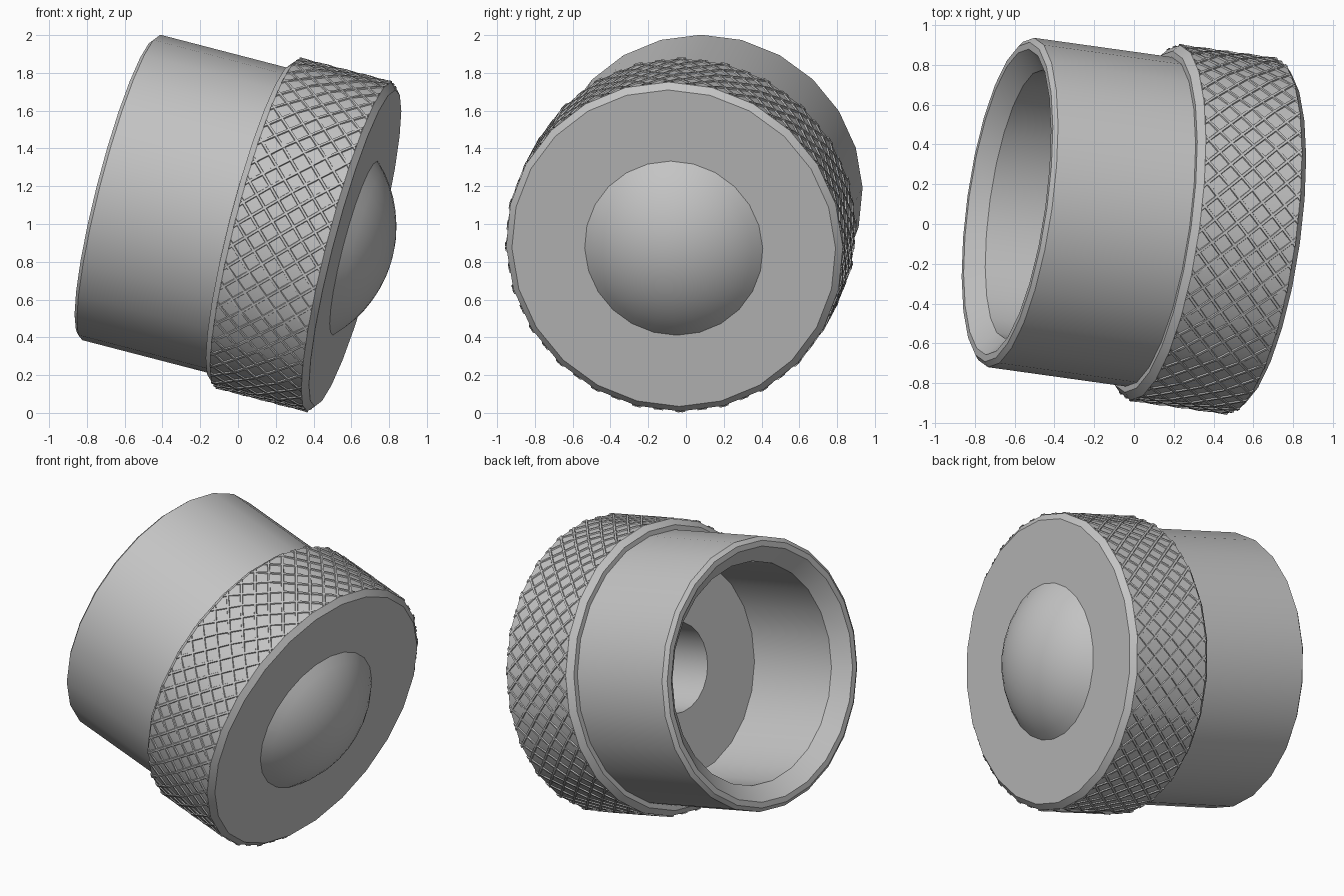
import bpy, bmesh, math
from mathutils import Vector, Matrix

old = bpy.data.objects.get("Cube")
if old:
    bpy.data.objects.remove(old, do_unlink=True)

SIDES = 24
GRIP_R = 0.90          # radius of the knurled grip
GRIP_BACK, GRIP_FRONT = -0.535, -0.032

# Tilted placement: local +z is the axis, the origin is the centre of the front face
axis = Vector((0.959, -0.134, -0.249)).normalized()
place = Matrix.Translation((0.62, -0.065, 0.872)) @ axis.to_track_quat('Z', 'Y').to_matrix().to_4x4()

grey = bpy.data.materials.new("plain_grey")
grey.use_nodes = True
colour = (0.55, 0.55, 0.55, 1)
grey.diffuse_color = colour
grey.node_tree.nodes["Principled BSDF"].inputs["Base Color"].default_value = colour


def finish(name, bm, smooth=True):
    mesh = bpy.data.meshes.new(name)
    bm.to_mesh(mesh)
    bm.free()
    mesh.materials.append(grey)
    ob = bpy.data.objects.new(name, mesh)
    bpy.context.collection.objects.link(ob)
    ob.matrix_world = place
    if smooth:
        bpy.ops.object.select_all(action='DESELECT')
        ob.select_set(True)
        bpy.context.view_layer.objects.active = ob
        bpy.ops.object.shade_smooth_by_angle(angle=math.radians(25))
    return ob


def lathe(name, profile):
    """Turn (radius, height) points round the local z axis."""
    bm = bmesh.new()
    rings = []
    for r, z in profile:
        if r == 0:
            rings.append([bm.verts.new((0, 0, z))] * SIDES)
        else:
            rings.append([bm.verts.new((r * math.cos(k * math.tau / SIDES),
                                        r * math.sin(k * math.tau / SIDES), z))
                          for k in range(SIDES)])
    for a, b in zip(rings, rings[1:]):
        for k in range(SIDES):
            n = (k + 1) % SIDES
            corners = list(dict.fromkeys((a[k], a[n], b[n], b[k])))
            bm.faces.new(corners)
    return finish(name, bm)


def facet_radius(angle):
    """Distance from the axis to the flat-sided grip at an angle."""
    half = math.pi / SIDES
    return GRIP_R * math.cos(half) / math.cos(angle % (2 * half) - half)


# Open sleeve with a chamfered rim and a flared mouth
lathe("sleeve", [(0.68, -0.55), (0.68, -1.225), (0.775, -1.31), (0.81, -1.31),
                 (0.835, -1.29), (0.835, -0.55)])

# Grip with chamfered ends, bored through to the back of the dome
lathe("grip", [(0, 0.11), (0.15, 0.09), (0.28, 0.03), (0.28, -0.57), (0.865, -0.57),
               (GRIP_R, GRIP_BACK), (GRIP_R, GRIP_FRONT), (0.865, 0), (0.476, 0)])

# Shallow spherical dome on the front face
DOME_R, DOME_H = 0.476, 0.20
ball = (DOME_R ** 2 + DOME_H ** 2) / (2 * DOME_H)
span = math.asin(DOME_R / ball)
dome = [(ball * math.sin(span * (1 - i / 8)), ball * math.cos(span * (1 - i / 8)) - ball + DOME_H)
        for i in range(8)]
lathe("dome", dome + [(0, DOME_H)])

# Crossed helical ribs of the knurling
RIBS, STEPS, HALF, RAISE = 48, 10, 0.010, 0.007
bm = bmesh.new()
twist = (GRIP_FRONT - GRIP_BACK) / GRIP_R
for way in (-1, 1):
    for rib in range(RIBS):
        start = rib * math.tau / RIBS - way * twist / 2
        previous = None
        for s in range(STEPS + 1):
            f = s / STEPS
            z = GRIP_BACK + f * (GRIP_FRONT - GRIP_BACK)
            section = []
            for side, lift in ((-1, -0.004), (-0.6, RAISE), (0.6, RAISE), (1, -0.004)):
                ang = start + way * f * twist + side * HALF * 1.41 / GRIP_R
                r = facet_radius(ang) + lift
                section.append(bm.verts.new((r * math.cos(ang), r * math.sin(ang), z)))
            if previous:
                for j in range(3):
                    bm.faces.new((previous[j], previous[j + 1], section[j + 1], section[j]))
            previous = section
finish("knurl_ribs", bm, smooth=False)
